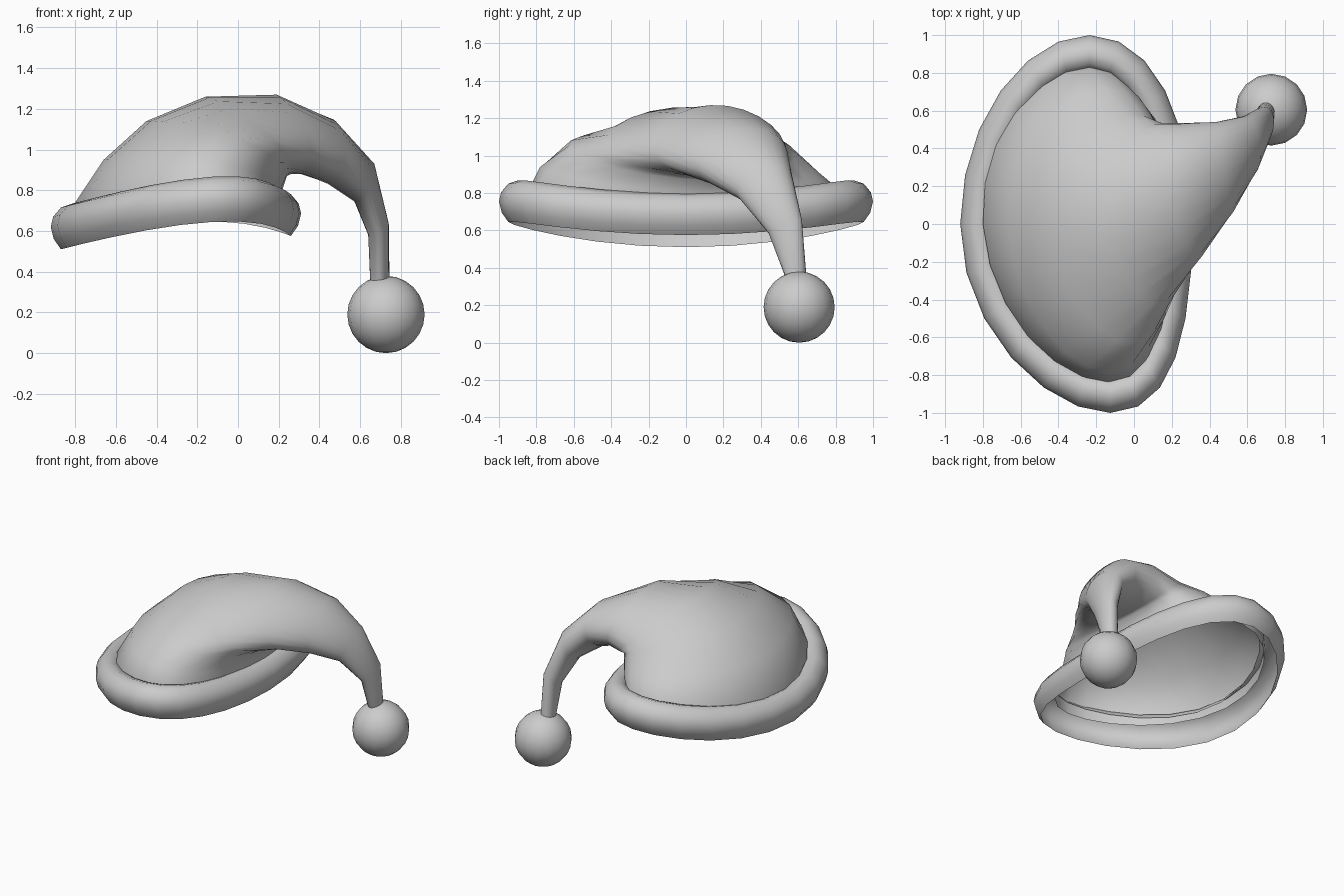
import bpy
from math import sin, cos, tau
from mathutils import Vector

if "Cube" in bpy.data.objects:
    bpy.data.objects.remove(bpy.data.objects["Cube"])

SEG = 24


def loft(name, rings):
    """Skin a stack of closed rings, all with the same point count."""
    n = len(rings[0])
    verts = [p for ring in rings for p in ring]
    faces = []
    for i in range(len(rings) - 1):
        for j in range(n):
            k = (j + 1) % n
            faces.append((i * n + j, i * n + k, (i + 1) * n + k, (i + 1) * n + j))
    mesh = bpy.data.meshes.new(name)
    mesh.from_pydata(verts, [], faces)
    mesh.shade_smooth()
    obj = bpy.data.objects.new(name, mesh)
    bpy.context.collection.objects.link(obj)
    return obj


# Fur band: open C-shaped profile (inset, height) swept around a saddle-shaped oval
def band_ring(inset, height):
    ring = []
    for j in range(SEG):
        t = tau * j / SEG
        c, s = cos(t), sin(t)
        skew = (0.18 if s < 0 else 0.07) * s * s
        base = 0.594 + 0.0325 * c - 0.051 * cos(2 * t)
        ring.append((-0.305 + (0.615 - inset) * c + skew, (1 - inset) * s, base + height))
    return ring


band_profile = [(0.05, 0), (0.015, 0.05), (0, 0.11), (0.012, 0.16),
                (0.05, 0.205), (0.10, 0.222), (0.15, 0.205), (0.17, 0.17)]
loft("fur_band", [band_ring(d, h) for d, h in band_profile])


# Cap: each ring passes smoothly through four points (outer, front, inner, back)
def four_point_ring(outer, front, inner, back):
    a, f, b, k = map(Vector, (outer, front, inner, back))
    mid = (a + b + f + k) / 4
    twist = (a + b - f - k) / 4
    return [mid + (a - b) / 2 * cos(t) + (f - k) / 2 * sin(t) + twist * cos(2 * t)
            for t in (tau * j / SEG for j in range(SEG))]


cap_rings = [
    ((-.79, 0, .65), (-.14, -.84, .74), (.19, 0, .67), (-.24, .83, .72)),
    ((-.80, 0, .74), (-.14, -.84, .82), (.20, 0, .75), (-.24, .83, .81)),
    ((-.66, 0, .95), (-.12, -.78, .94), (.22, .05, .81), (-.15, .71, .91)),
    ((-.45, .02, 1.14), (.01, -.63, 1.05), (.24, .10, .87), (-.04, .58, 1.02)),
    ((-.16, .05, 1.26), (.16, -.42, 1.06), (.26, .17, .88), (.10, .53, 1.02)),
    ((.19, .13, 1.27), (.36, -.17, 1.02), (.31, .25, .88), (.25, .53, 1.06)),
    ((.48, .27, 1.14), (.52, .06, .93), (.43, .33, .84), (.44, .54, 1.03)),
    ((.67, .42, .93), (.63, .27, .80), (.57, .45, .75), (.59, .57, .88)),
    ((.74, .56, .64), (.70, .44, .59), (.64, .55, .58), (.68, .62, .65)),
    ((.745, .59, .34), (.70, .535, .34), (.65, .59, .34), (.70, .645, .34)),
]
loft("cap", [four_point_ring(*r) for r in cap_rings])

# Pompom at the end of the tail
bpy.ops.mesh.primitive_uv_sphere_add(segments=16, ring_count=12, radius=0.19,
                                     location=(0.727, 0.605, 0.19))
pompom = bpy.context.object
pompom.name = "pompom"
bpy.ops.object.shade_smooth()
